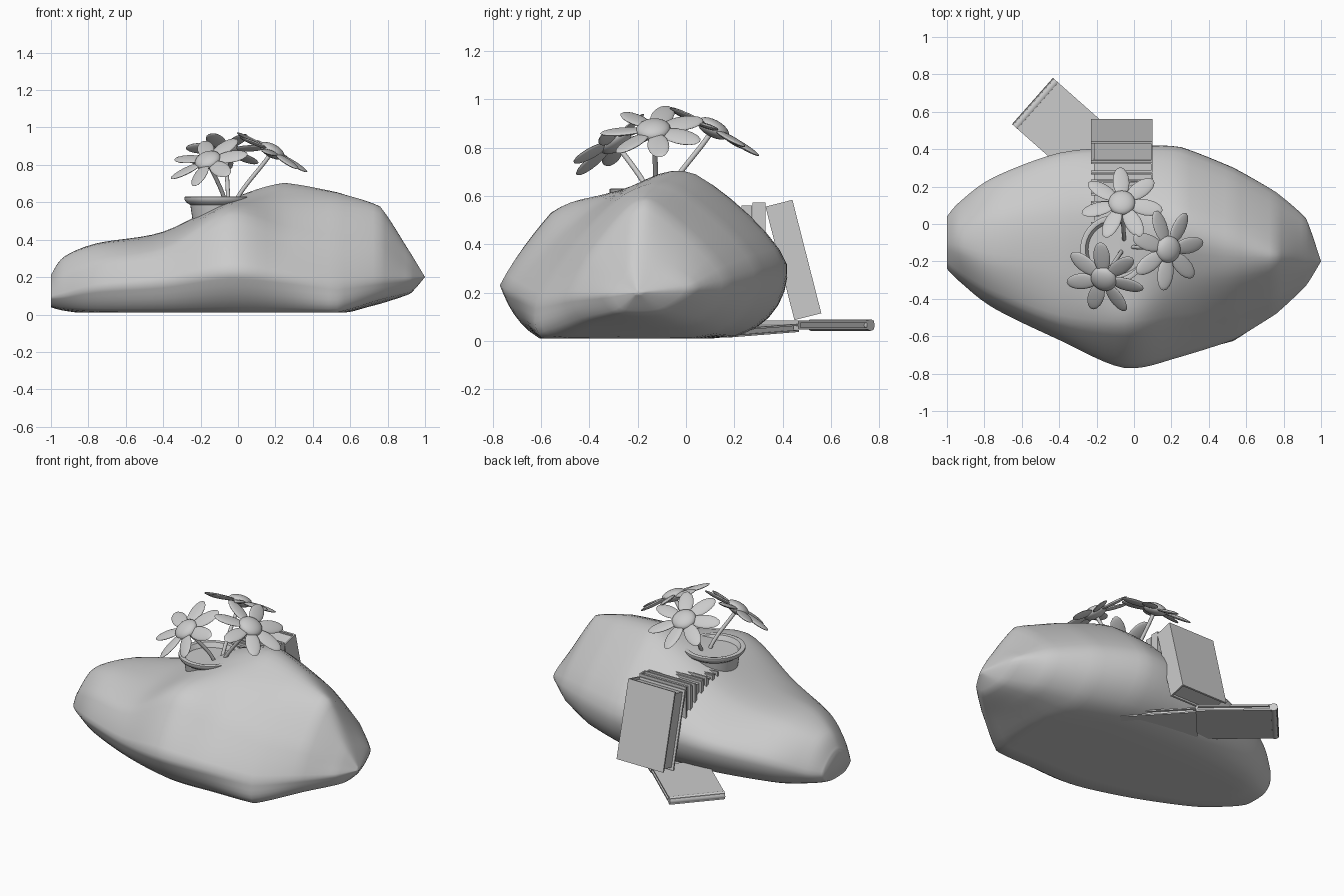
import bpy, bmesh, math
from mathutils import Vector, Matrix

if "Cube" in bpy.data.objects:
    bpy.data.objects.remove(bpy.data.objects["Cube"])


def finish(bm, name, smooth=None):
    bmesh.ops.recalc_face_normals(bm, faces=bm.faces)
    me = bpy.data.meshes.new(name)
    bm.to_mesh(me)
    bm.free()
    ob = bpy.data.objects.new(name, me)
    bpy.context.collection.objects.link(ob)
    if smooth:
        bpy.ops.object.select_all(action='DESELECT')
        ob.select_set(True)
        bpy.context.view_layer.objects.active = ob
        bpy.ops.object.shade_smooth_by_angle(angle=math.radians(smooth))
    return ob


def spline(a, b, c, d, t, straight=0.0):
    """Smooth curve from b to c, blended towards a straight line."""
    curve = 0.5 * (2 * b + (c - a) * t + (2 * a - 5 * b + 4 * c - d) * t * t
                   + (3 * b - a - 3 * c + d) * t ** 3)
    return curve.lerp(b.lerp(c, t), straight)


# rock: cross-sections along x, each a ring of (y, z)
RINGS = [
    (-1.0, [(-.18, .045), (-.24, .09), (-.21, .15), (-.12, .21), (-.04, .19), (.04, .11), (-.02, .045)]),
    (-.93, [(-.23, .03), (-.31, .1), (-.27, .21), (-.14, .305), (0, .28), (.12, .13), (.02, .03)]),
    (-.75, [(-.35, .015), (-.45, .14), (-.38, .28), (-.2, .375), (.05, .36), (.25, .2), (.12, .02)]),
    (-.4, [(-.5, .01), (-.62, .17), (-.52, .34), (-.25, .425), (.1, .43), (.38, .26), (.2, .02)]),
    (-.05, [(-.6, .01), (-.77, .23), (-.56, .53), (-.3, .595), (.1, .59), (.41, .3), (.22, .02)]),
    (.25, [(-.6, .01), (-.71, .2), (-.52, .44), (-.25, .63), (.04, .69), (.41, .32), (.2, .02)]),
    (.53, [(-.59, .01), (-.62, .16), (-.48, .38), (-.25, .61), (-.03, .63), (.3, .3), (.12, .03)]),
    (.76, [(-.42, .08), (-.48, .18), (-.4, .35), (-.22, .56), (-.1, .54), (.17, .26), (.02, .07)]),
    (.92, [(-.28, .12), (-.33, .19), (-.29, .25), (-.22, .33), (-.12, .31), (.03, .22), (-.1, .12)]),
]


def make_rock():
    sub = 6
    rows = [[Vector((x, y, z)) for y, z in ring] for x, ring in RINGS]
    rows.append([Vector((1.0, -.2, .2))] * 7)
    fine = []
    for r in rows:
        n = len(r)
        fine.append([spline(r[i - 1], r[i], r[(i + 1) % n], r[(i + 2) % n], k / sub,
                            .6 if i < 2 else .1)
                     for i in range(n) for k in range(sub)])
    bm = bmesh.new()
    loops = []
    last = len(fine) - 1
    for i in range(last):
        a, b, c, d = (fine[max(0, min(last, i + o))] for o in (-1, 0, 1, 2))
        for k in range(sub):
            loop = []
            for p in zip(a, b, c, d):
                v = spline(*p, k / sub, .65 if i >= 5 else .1)
                v.x = max(-1.0, min(1.0, v.x))
                v.z = max(.01, v.z)
                loop.append(bm.verts.new(v))
            loops.append(loop)
    for p, q in zip(loops, loops[1:]):
        for j in range(len(p)):
            m = (j + 1) % len(p)
            bm.faces.new((p[j], p[m], q[m], q[j]))
    tip = bm.verts.new((1.0, -.2, .2))
    e = loops[-1]
    for j in range(len(e)):
        bm.faces.new((e[j], e[(j + 1) % len(e)], tip))
    bm.faces.new(loops[0])
    finish(bm, "rock", 60)


make_rock()


# flower pot: lathed profile, mostly sunk in the rock
def make_pot(cx, cy, seg=40):
    prof = [(0, .32), (.11, .32), (.15, .585), (.172, .60), (.182, .615), (.182, .628),
            (.172, .632), (.155, .628), (.145, .61), (.14, .60), (0, .60)]
    bm = bmesh.new()
    vs = [bm.verts.new((r + cx, cy, z)) for r, z in prof]
    es = [bm.edges.new(p) for p in zip(vs, vs[1:])]
    bmesh.ops.spin(bm, geom=vs + es, cent=(cx, cy, 0), axis=(0, 0, 1),
                   angle=2 * math.pi, steps=seg)
    bmesh.ops.remove_doubles(bm, verts=bm.verts, dist=1e-4)
    finish(bm, "pot", 40)


make_pot(-.105, -.135)


# flowers: seven petals, domed centre and a curved stem each
def make_flower(i, centre, az, tilt, turn):
    c = Vector(centre)
    base = Matrix.Translation(c) @ Matrix.Rotation(az, 4, 'Z') @ Matrix.Rotation(tilt, 4, 'Y')
    bm = bmesh.new()
    for k in range(7):
        m = (base @ Matrix.Rotation(turn + k * math.tau / 7, 4, 'Z')
             @ Matrix.Translation((.13, 0, 0)) @ Matrix.Rotation(math.radians(3), 4, 'Y')
             @ Matrix.Rotation(math.radians(10), 4, 'X')
             @ Matrix.Diagonal((.092, .045, .011, 1)))
        bmesh.ops.create_uvsphere(bm, u_segments=16, v_segments=10, radius=1, matrix=m)
    finish(bm, f"petals_{i}", 60)
    bm = bmesh.new()
    bmesh.ops.create_uvsphere(bm, u_segments=24, v_segments=12, radius=1,
                              matrix=base @ Matrix.Translation((0, 0, .006))
                              @ Matrix.Diagonal((.072, .072, .036, 1)))
    finish(bm, f"flower_centre_{i}", 60)
    cu = bpy.data.curves.new(f"stem_{i}", 'CURVE')
    cu.dimensions = '3D'
    cu.bevel_depth = .011
    cu.bevel_resolution = 3
    cu.use_fill_caps = True
    sp = cu.splines.new('BEZIER')
    sp.bezier_points.add(1)
    normal = base.to_3x3() @ Vector((0, 0, 1))
    root = Vector((-.05 + .02 * math.cos(az), -.12 + .02 * math.sin(az), .54))
    for bp, co, tan in zip(sp.bezier_points, (root, c), (Vector((0, 0, 1)), normal)):
        bp.co = co
        bp.handle_left = co - tan * .1
        bp.handle_right = co + tan * .1
    bpy.context.collection.objects.link(bpy.data.objects.new(f"stem_{i}", cu))


R = math.radians
make_flower(1, (-.065, .11, .875), R(92), R(28), R(0))
make_flower(2, (.18, -.135, .87), R(-8), R(29), R(16))
make_flower(3, (-.16, -.29, .82), R(240), R(36), R(5))


# books: two covers, a spine (on +x) and a recessed page block
def make_book(name, w, t, h, matrix, cover=.01, inset=.015):
    bm = bmesh.new()

    def box(size, loc):
        bmesh.ops.create_cube(bm, size=1, matrix=matrix @ Matrix.Translation(loc)
                              @ Matrix.Diagonal((*size, 1)))
    for s in (-1, 1):
        box((w, cover, h), (0, s * (t - cover) / 2, 0))
    box((cover, t - 2 * cover, h), ((w - cover) / 2, 0, 0))
    box((w - cover - inset, t - 2 * cover, h - 2 * inset), ((inset - cover) / 2, 0, 0))
    finish(bm, name)


# upright row sunk in the rock
y = .0
for i, (t, h) in enumerate([(.05, .55), (.06, .545), (.05, .56), (.065, .55), (.045, .56), (.055, .574)]):
    make_book(f"row_book_{i}", .33, t, h - .09,
              Matrix.Translation((-.065, y + t / 2, (h + .09) / 2)))
    y += t + .001

# leaning book
make_book("leaning_book", .33, .115, .485,
          Matrix.Translation((-.065, .445, .335)) @ Matrix.Rotation(R(14.3), 4, 'X'))

# open book lying under the rock edge: two halves, the inner one dipping
along = R(-41.5)
start = Matrix.Translation((-.54, .655, .065)) @ Matrix.Rotation(along, 4, 'Z')
flat = Matrix.Rotation(R(90), 4, 'X')
make_book("open_book_outer", .47, .038, .33, start @ Matrix.Translation((.235, 0, 0)) @ flat)
make_book("open_book_inner", .44, .034, .33, start @ Matrix.Translation((.69, 0, -.023))
          @ Matrix.Rotation(R(3), 4, 'Y') @ flat, .008)
bm = bmesh.new()
bmesh.ops.create_cone(bm, cap_ends=True, segments=16, radius1=.024, radius2=.024, depth=.33,
                      matrix=start @ Matrix.Translation((.02, 0, 0)) @ Matrix.Rotation(R(90), 4, 'X'))
finish(bm, "open_book_rounded_edge", 40)
